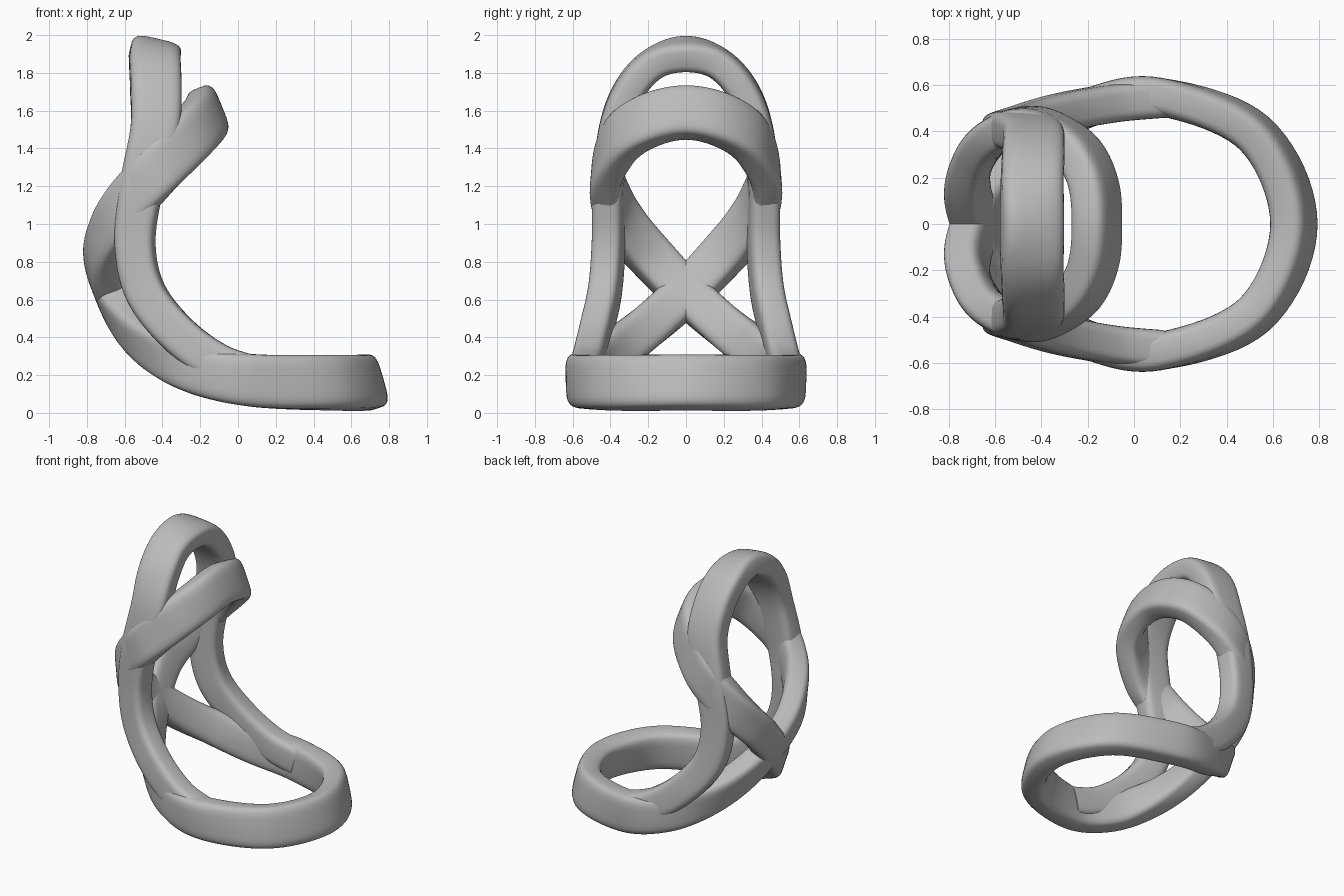
import bpy
import bmesh
from math import cos, sin, pi, radians, copysign
from mathutils import Vector

if "Cube" in bpy.data.objects:
    bpy.data.objects.remove(bpy.data.objects["Cube"], do_unlink=True)

grey = bpy.data.materials.new("satin_grey")
grey.use_nodes = True
COLOUR = (0.5, 0.5, 0.5, 1)
grey.diffuse_color = COLOUR
grey.node_tree.nodes["Principled BSDF"].inputs["Base Color"].default_value = COLOUR

THICKNESS = 0.165
STEPS = 10
SIDES = 32


def key(x, y, z, heading, lift, width):
    """Path key: centre, outward direction of the band (degrees), band width."""
    a, e = radians(heading), radians(lift)
    normal = Vector((cos(a) * cos(e), sin(a) * cos(e), sin(e)))
    return Vector((x, y, z)), normal, width


def mirrored(keys):
    """The same keys on the other side, in reverse order."""
    flip = Vector((1, -1, 1))
    return [(p * flip, n * flip, w) for p, n, w in reversed(keys)]


def spline(a, b, c, d, t):
    """Catmull-Rom value between b and c, for numbers or vectors."""
    return (b * 2 + (c - a) * t + (a * 2 - b * 5 + c * 4 - d) * t ** 2
            + (b * 3 - a - c * 3 + d) * t ** 3) * 0.5


def sample(keys, closed):
    count = len(keys)
    pick = (lambda i: keys[i % count]) if closed else (
        lambda i: keys[max(0, min(count - 1, i))])
    rows = []
    for i in range(count if closed else count - 1):
        four = [pick(i + k) for k in (-1, 0, 1, 2)]
        for s in range(STEPS):
            rows.append([spline(*column, s / STEPS) for column in zip(*four)])
    return rows


def soft(value, power):
    return copysign(abs(value) ** power, value)


def band(name, keys, closed):
    """Sweep a rounded flat section along the path."""
    rows = sample(keys, closed)
    count = len(rows)
    bm = bmesh.new()
    rings = []
    for i, (p, n, width) in enumerate(rows):
        before = rows[i - 1][0] if closed or i else p
        after = rows[(i + 1) % count][0] if closed or i < count - 1 else p
        tangent = (after - before).normalized()
        side = tangent.cross(n).normalized()
        out = side.cross(tangent)
        ring = []
        for k in range(SIDES):
            a = 2 * pi * k / SIDES
            ring.append(bm.verts.new(
                p + side * soft(cos(a), 0.5) * width / 2
                + out * soft(sin(a), 0.5) * THICKNESS / 2))
        rings.append(ring)
    for i in range(count if closed else count - 1):
        r, q = rings[i], rings[(i + 1) % count]
        for k in range(SIDES):
            j = (k + 1) % SIDES
            bm.faces.new((r[k], r[j], q[j], q[k]))
    if not closed:
        bm.faces.new(rings[0])
        bm.faces.new(rings[-1])
    bmesh.ops.recalc_face_normals(bm, faces=bm.faces)
    mesh = bpy.data.meshes.new(name)
    bm.to_mesh(mesh)
    bm.free()
    mesh.materials.append(grey)
    obj = bpy.data.objects.new(name, mesh)
    bpy.context.collection.objects.link(obj)
    bpy.ops.object.select_all(action="DESELECT")
    obj.select_set(True)
    bpy.context.view_layer.objects.active = obj
    bpy.ops.object.shade_smooth_by_angle(angle=radians(50))


# Figure-eight band: large low ring, crossing at the rear, upper arch
low_ring = [
    key(0.69, 0, 0.16, 0, 16, 0.29),
    key(0.52, 0.39, 0.16, 45, 10, 0.29),
    key(0.1, 0.55, 0.17, 90, 0, 0.28),
    key(-0.2, 0.5, 0.22, 102, -5, 0.25),
    key(-0.42, 0.37, 0.33, 125, -18, 0.24),
    key(-0.57, 0.2, 0.46, 150, -24, 0.23),
    key(-0.68, 0, 0.635, 180, -20, 0.23),
]
upper_arch = [
    key(-0.72, -0.17, 0.81, 200, -6, 0.24),
    key(-0.67, -0.31, 0.97, 222, 0, 0.25),
    key(-0.58, -0.39, 1.11, 243, 0, 0.26),
    key(-0.44, -0.42, 1.27, 267, 0, 0.27),
    key(-0.27, -0.34, 1.45, 302, 12, 0.28),
    key(-0.18, -0.19, 1.55, 330, 18, 0.28),
    key(-0.16, 0, 1.59, 360, 22, 0.28),
]
half = low_ring + upper_arch
band("figure_eight_band", half + mirrored(half)[1:-1], True)

# Side struts rising from the low ring and joining in the tall arch
strut = [
    key(0.12, 0.54, 0.19, 90, 0, 0.21),
    key(-0.1, 0.52, 0.26, 92, 0, 0.21),
    key(-0.32, 0.48, 0.42, 95, 0, 0.21),
    key(-0.49, 0.43, 0.64, 100, 0, 0.21),
    key(-0.545, 0.41, 0.9, 100, 0, 0.21),
    key(-0.51, 0.41, 1.2, 95, 0, 0.23),
    key(-0.44, 0.38, 1.5, 90, 8, 0.26),
    key(-0.435, 0.3, 1.71, 85, 35, 0.27),
    key(-0.44, 0.17, 1.85, 80, 60, 0.27),
    key(-0.44, 0, 1.9, 0, 77, 0.27),
]
band("tall_arch_with_struts", strut + mirrored(strut)[1:], False)
